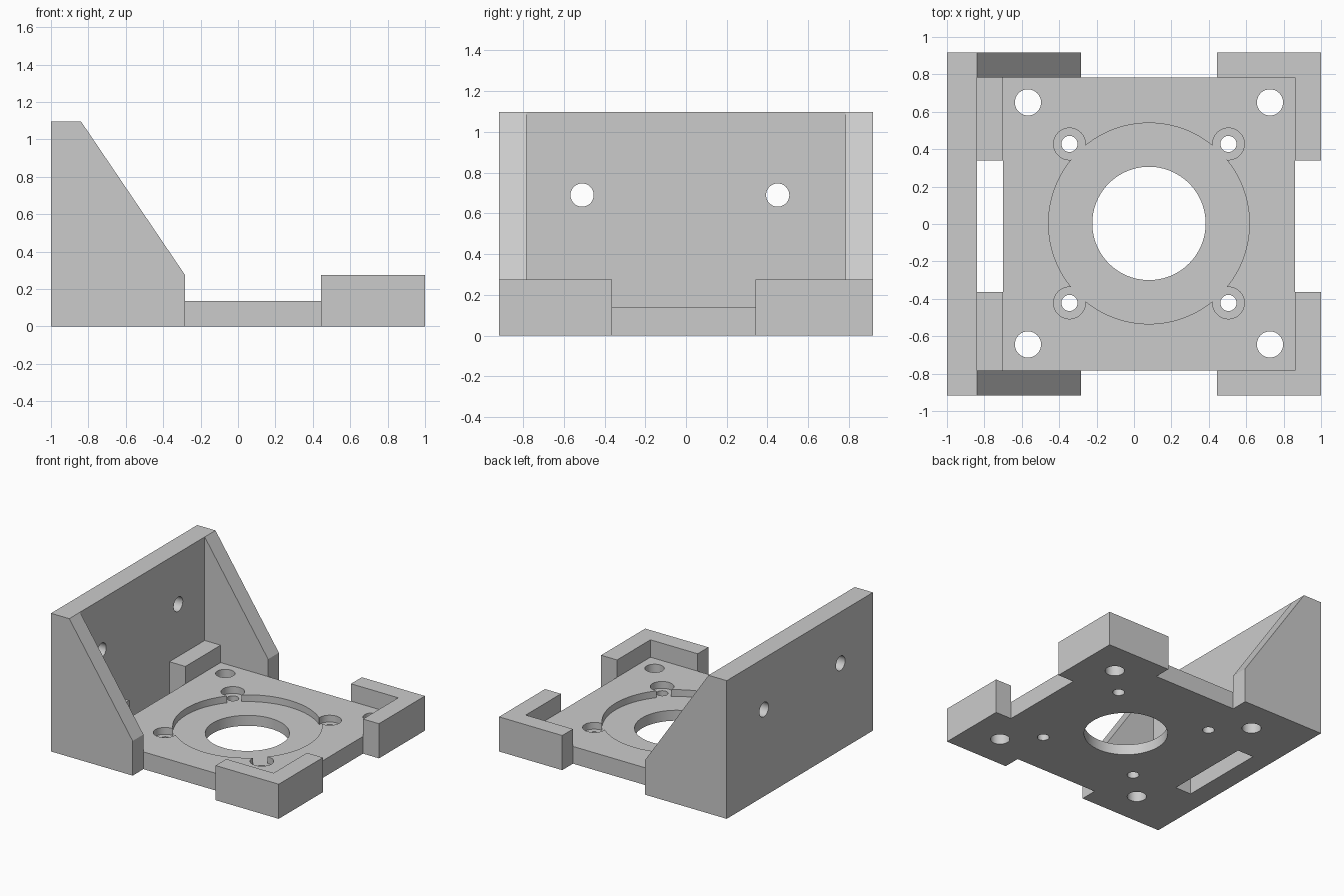
import bpy, bmesh, math
from mathutils import Matrix, Vector

default = bpy.data.objects.get("Cube")
if default:
    bpy.data.objects.remove(default, do_unlink=True)

grey = bpy.data.materials.new("light_grey")
grey.use_nodes = True
COLOUR = (0.6, 0.6, 0.6, 1)
grey.diffuse_color = COLOUR
grey.node_tree.nodes["Principled BSDF"].inputs["Base Color"].default_value = COLOUR

# Main dimensions
PLATE, LIP, TOP = 0.137, 0.275, 1.097      # heights
FLOOR = 0.083                              # recess floor height
BACK, WALL, POCKET, EDGE = -1, -0.84, -0.70, 0.86   # x stations
INNER, OUTER = 0.782, 0.917                # half widths
CX, CY = 0.08, 0.003                       # bore centre


def finish(name, bm):
    bmesh.ops.recalc_face_normals(bm, faces=bm.faces)
    mesh = bpy.data.meshes.new(name)
    bm.to_mesh(mesh)
    bm.free()
    mesh.materials.append(grey)
    obj = bpy.data.objects.new(name, mesh)
    bpy.context.collection.objects.link(obj)
    return obj


def prism(name, points, push):
    """Extrude a closed outline along a vector."""
    bm = bmesh.new()
    face = bm.faces.new([bm.verts.new(p) for p in points])
    ext = bmesh.ops.extrude_face_region(bm, geom=[face])
    verts = [g for g in ext["geom"] if isinstance(g, bmesh.types.BMVert)]
    bmesh.ops.translate(bm, verts=verts, vec=Vector(push))
    return finish(name, bm)


def block(name, x0, x1, y0, y1, z1):
    return prism(name, [(x0, y0, 0), (x1, y0, 0), (x1, y1, 0), (x0, y1, 0)], (0, 0, z1))


def drill(obj, centre, radius, depth, axis="Z", sides=64):
    """Cut a round hole centred on a point."""
    bm = bmesh.new()
    turn = Matrix.Rotation(math.pi / 2, 4, "Y") if axis == "X" else Matrix()
    bmesh.ops.create_cone(bm, cap_ends=True, segments=sides, radius1=radius, radius2=radius,
                          depth=depth, matrix=Matrix.Translation(centre) @ turn)
    cutter = finish("hole_cutter", bm)
    cutter.hide_render = True
    mod = obj.modifiers.new("hole", "BOOLEAN")
    mod.operation, mod.solver, mod.object = "DIFFERENCE", "EXACT", cutter
    bpy.ops.object.select_all(action="DESELECT")
    bpy.context.view_layer.objects.active = obj
    obj.select_set(True)
    bpy.ops.object.modifier_apply(modifier=mod.name)
    bpy.data.objects.remove(cutter, do_unlink=True)


def smooth_holes(obj):
    bpy.ops.object.select_all(action="DESELECT")
    bpy.context.view_layer.objects.active = obj
    obj.select_set(True)
    bpy.ops.object.shade_smooth_by_angle(angle=math.radians(30))


# Base plate: bore, round recess, four counterbored screw holes, four corner holes
plate = block("base_plate", POCKET, EDGE, -INNER, INNER, PLATE)
sink = 2 * (0.3 - FLOOR)
drill(plate, (CX, CY, 0.3), 0.537, sink, sides=128)
drill(plate, (CX, CY, 0), 0.303, 1, sides=96)
for sx in (-1, 1):
    for sy in (-1, 1):
        x, y = CX + sx * 0.425, CY + sy * 0.425
        drill(plate, (x, y, 0.3), 0.085, sink)
        drill(plate, (x, y, 0), 0.043, 1, sides=48)
        drill(plate, (CX + sx * 0.647, CY + sy * 0.647, 0), 0.07, 1)
smooth_holes(plate)

# Upright mounting wall with two holes
wall = block("mounting_wall", BACK, WALL, -OUTER, OUTER, TOP)
for y in (-0.51, 0.45):
    drill(wall, (-0.92, y, 0.69), 0.057, 1, axis="X", sides=48)
smooth_holes(wall)

# Sloped side gussets, inner stops and L-shaped corner brackets
for side, s, gap in (("left", 1, 0.34), ("right", -1, 0.363)):
    slope = [(WALL, 0), (-0.283, 0), (-0.283, LIP), (WALL, TOP)]
    prism(side + "_gusset", [(x, s * INNER, z) for x, z in slope], (0, s * (OUTER - INNER), 0))
    block(side + "_inner_stop", WALL, POCKET, s * gap, s * INNER, LIP)
    ell = [(1, gap), (1, OUTER), (0.445, OUTER), (0.445, INNER), (EDGE, INNER), (EDGE, gap)]
    prism(side + "_corner_bracket", [(x, s * y, 0) for x, y in ell], (0, 0, LIP))
